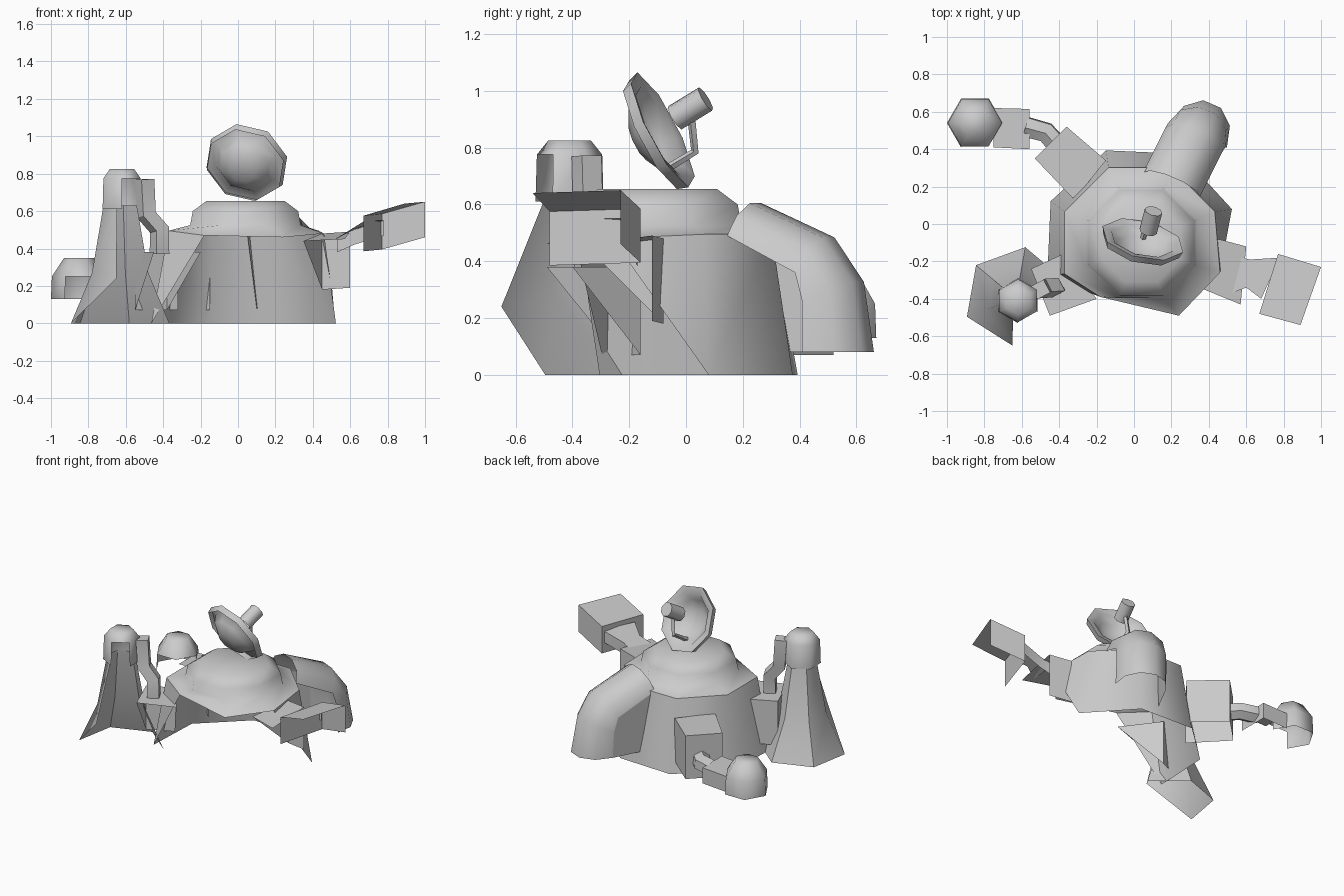
import bpy, bmesh
from math import sin, cos, pi, radians
from mathutils import Vector as V

cube = bpy.data.objects.get("Cube")
if cube:
    bpy.data.objects.remove(cube, do_unlink=True)

grey = bpy.data.materials.new("plain_grey")
grey.use_nodes = True
tone = (0.6, 0.6, 0.6, 1)
grey.diffuse_color = tone
grey.node_tree.nodes["Principled BSDF"].inputs["Base Color"].default_value = tone


def build(name, verts, faces, smooth=50):
    me = bpy.data.meshes.new(name)
    me.from_pydata([tuple(v) for v in verts], [], faces)
    me.materials.append(grey)
    ob = bpy.data.objects.new(name, me)
    bpy.context.collection.objects.link(ob)
    bm = bmesh.new()
    bm.from_mesh(me)
    bmesh.ops.remove_doubles(bm, verts=bm.verts, dist=0.001)
    bmesh.ops.recalc_face_normals(bm, faces=bm.faces)
    bm.to_mesh(me)
    bm.free()
    bpy.ops.object.select_all(action='DESELECT')
    ob.select_set(True)
    bpy.context.view_layer.objects.active = ob
    bpy.ops.object.shade_smooth_by_angle(angle=radians(smooth))


def loft(name, rings, closed=True, cap=False, skip=(), extra=(), smooth=50):
    """Skin rings of equal length; skip holds (ring, segment) panels left open."""
    n = len(rings[0])
    verts = [p for r in rings for p in r]
    faces = [(i * n + j, i * n + (j + 1) % n, (i + 1) * n + (j + 1) % n, (i + 1) * n + j)
             for i in range(len(rings) - 1) for j in range(n if closed else n - 1)
             if (i, j) not in skip]
    if cap:
        faces.append(tuple(range(len(verts) - n, len(verts))))
    build(name, verts, faces + list(extra), smooth)


def ring(x, y, z, r, n, turn):
    return [V((x + r * cos(radians(turn) + 2 * pi * k / n),
               y + r * sin(radians(turn) + 2 * pi * k / n), z)) for k in range(n)]


def tube(name, path, r, n=6, cap=False, smooth=50):
    """Straight-sided pipe along a path, with mitred rings."""
    pts = [V(p) for p in path]
    rings = []
    for i, p in enumerate(pts):
        d = (pts[min(i + 1, len(pts) - 1)] - pts[max(i - 1, 0)]).normalized()
        a = d.cross(V((0.3, 1, 0.1))).normalized()
        b = d.cross(a)
        rings.append([p + r * (cos(2 * pi * k / n) * a + sin(2 * pi * k / n) * b)
                      for k in range(n)])
    loft(name, rings, cap=cap, smooth=smooth)


def block(name, top, drop, sides, extra=()):
    """Top sheet with chosen side sheets hanging from it."""
    top = [V(p) for p in top]
    low = [p - V((0, 0, drop)) for p in top]
    n = len(top)
    faces = [tuple(range(n))] + [(j, (j + 1) % n, n + (j + 1) % n, n + j) for j in sides]
    build(name, top + low, faces + list(extra), 30)


# Main hall: octagonal wall open toward the front, with stepped roof
cx, cy = 0.03, -0.1
foot = ring(cx, cy, 0, 0.525, 8, 20)
rim = ring(cx, cy, 0.495, 0.435, 8, 22.5)
rim[5], rim[6], rim[7] = V((-0.18, -0.39, 0.47)), V((0.24, -0.49, 0.46)), V((0.46, -0.26, 0.48))
loft("hall_wall", [foot, rim], skip=[(0, j) for j in (4, 5, 6, 7)],
     extra=[(4, 12, 13), (0, 8, 15)])
loft("hall_roof", [rim] + [ring(cx + 0.01, cy, z, r, 8, 22.5) for z, r in
     ((0.525, 0.32), (0.6, 0.305), (0.655, 0.225))], cap=True, smooth=75)

# Dish: shallow octagonal bowl with a lip
n = V((0.22, 0.86, 0.44)).normalized()
u = n.cross(V((0, 0, 1))).normalized()
w = u.cross(n)
c = V((0.045, -0.09, 0.858))
def dish_ring(r, depth):
    turn = [radians(45 * k + 8) for k in range(8)]
    return [c + n * depth + r * (cos(t) * u + sin(t) * w) for t in turn]
loft("dish_bowl", [dish_ring(0.215, -0.03), dish_ring(0.228, 0.01), dish_ring(0.175, 0.0),
     dish_ring(0.14, -0.05), dish_ring(0.07, -0.09)], cap=True, smooth=60)

# Receiver held in front of the dish
feed, aim = V((0.09, 0.015, 0.938)), V((0.22, 0.83, 0.51)) * 0.065
tube("receiver", [feed - aim, feed + aim], 0.048, 8, True)
tube("receiver_arm", [c - w * 0.13 - n * 0.05, c - w * 0.12 + n * 0.08, feed], 0.015, 4)

# Watch tower: flared hexagonal foot, slim shaft, rounded head
shaft = [ring(-0.63, -0.4, z, r, 6, 20) for z, r in ((0, 0.28), (0.27, 0.16), (0.63, 0.095))]
shaft[0][4] = shaft[1][4] = V((-0.65, -0.65, 0.24))
loft("tower_shaft", shaft, skip=[(0, 4), (0, 5), (1, 4), (1, 5)])
loft("tower_head", [ring(-0.62, -0.41, z, r, 6, 30) for z, r in
     ((0.61, 0.12), (0.775, 0.115), (0.825, 0.075))], cap=True, skip=[(0, 4)], smooth=70)

# Annex beside the tower and its bent pipe
block("tower_annex", [(-0.55, -0.24, 0.38), (-0.38, -0.16, 0.38),
      (-0.2, -0.4, 0.38), (-0.45, -0.49, 0.38)], 0.31, (0,), [(1, 2, 5), (0, 3, 4)])
tube("tower_pipe", [(-0.42, -0.34, 0.37), (-0.42, -0.34, 0.5), (-0.49, -0.345, 0.58),
     (-0.5, -0.35, 0.77)], 0.055, 4, True, 30)

# Rear annex with elbow pipe running to a capped tank
block("rear_annex", [(-0.53, 0.35, 0.375), (-0.36, 0.52, 0.375),
      (-0.15, 0.34, 0.375), (-0.32, 0.13, 0.375)], 0.305, (0, 1, 3))
tube("rear_pipe", [(-0.4, 0.41, 0.2), (-0.47, 0.49, 0.2), (-0.58, 0.52, 0.2)], 0.06)
block("tank_coupling", [(-0.75, 0.62, 0.23), (-0.56, 0.615, 0.24),
      (-0.56, 0.4, 0.24), (-0.75, 0.41, 0.23)], 0.11, (0, 1))
loft("tank", [ring(-0.85, 0.54, z, r, 6, 0) for z, r in
     ((0.13, 0.15), (0.25, 0.145), (0.35, 0.08))], cap=True, skip=[(0, 4), (0, 5)], smooth=70)

# Large rear duct: an arched shell that bends down to the ground, with a side skirt
side, out = V((0.92, -0.4, 0)), V((0.4, 0.92, 0))
def arch(x, y, z, spread, o, up):
    return [V((x, y, z)) + side * spread * cos(pi * k / 5)
            + (out * o + V((0, 0, up))) * sin(pi * k / 5) for k in range(6)]
duct = [arch(0.2, 0.21, 0.49, 0.165, 0.04, 0.12), arch(0.32, 0.45, 0.36, 0.165, 0.06, 0.13),
        arch(0.335, 0.475, 0.26, 0.165, 0.15, 0.07), arch(0.345, 0.475, 0.08, 0.165, 0.19, 0)]
loft("rear_duct", duct, closed=False, smooth=40)
build("duct_skirt", [r[5] for r in duct] + [V((0.1, 0.36, 0.08))], [(0, 1, 2, 3, 4)])

# Left arm: shoulder, neck and raised end box made of open sheets
block("arm_shoulder", [(0.45, -0.08, 0.48), (0.6, -0.12, 0.49),
      (0.57, -0.43, 0.45), (0.35, -0.34, 0.44)], 0.3, (0,), [(0, 3, 4)])
block("arm_neck", [(0.53, -0.17, 0.46), (0.62, -0.19, 0.5), (0.78, -0.18, 0.55),
      (0.68, -0.4, 0.55), (0.6, -0.34, 0.5), (0.52, -0.37, 0.45)], 0.08, (0, 1))
block("arm_box", [(0.77, -0.16, 0.585), (1.0, -0.23, 0.65),
      (0.89, -0.54, 0.64), (0.67, -0.48, 0.575)], 0.19, (0, 3))
